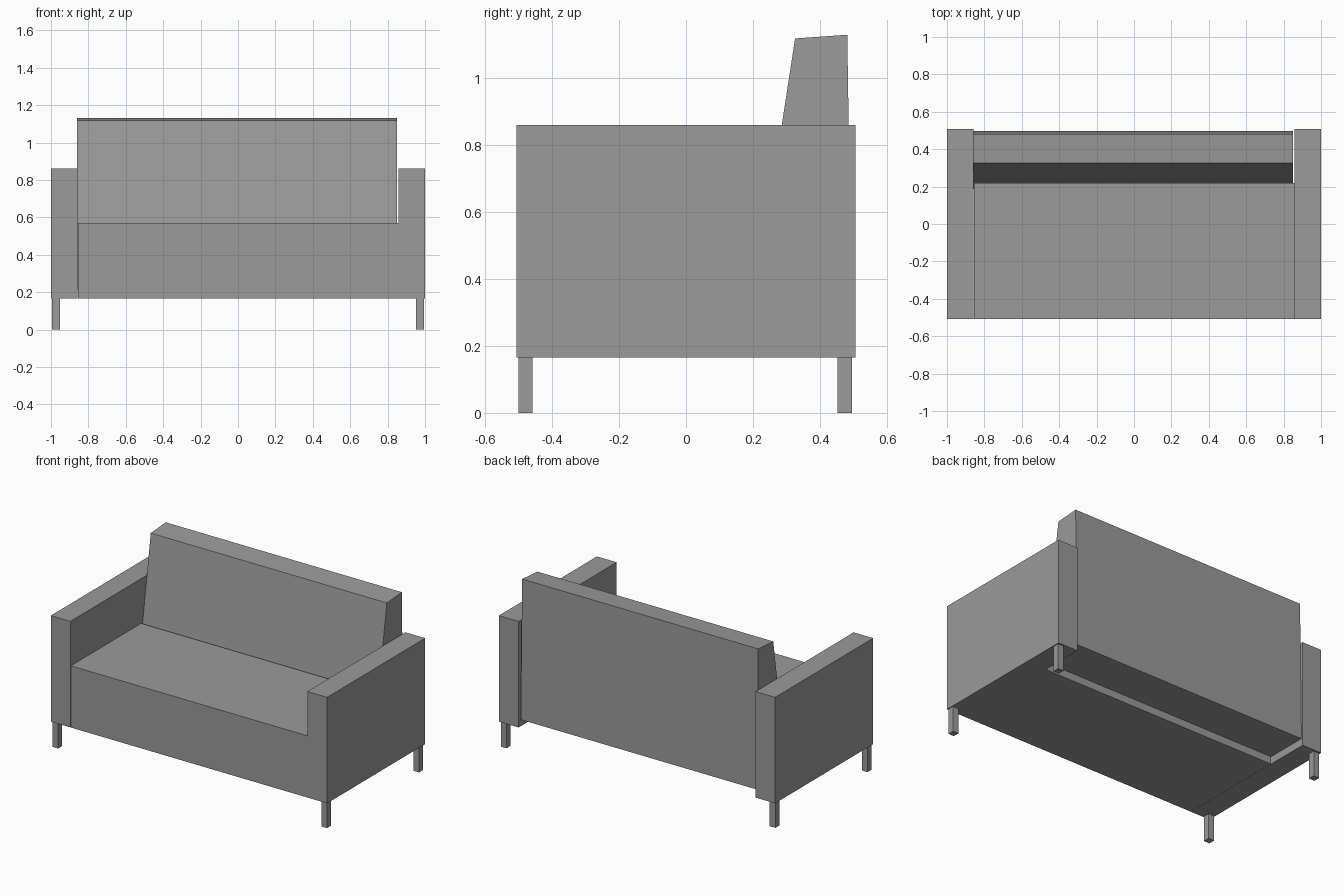
import bpy
import bmesh

if "Cube" in bpy.data.objects:
    bpy.data.objects.remove(bpy.data.objects["Cube"])

# Dark grey upholstery
grey = bpy.data.materials.new("dark_grey")
grey.diffuse_color = (0.325, 0.325, 0.325, 1.0)
grey.use_nodes = True
grey.node_tree.nodes["Principled BSDF"].inputs["Base Color"].default_value = grey.diffuse_color


def extrude_profile(name, profile, x0, x1):
    """Solid made from a (y, z) side profile swept from x0 to x1."""
    bm = bmesh.new()
    face = bm.faces.new([bm.verts.new((x0, y, z)) for y, z in profile])
    swept = bmesh.ops.extrude_face_region(bm, geom=[face], use_keep_orig=True)
    verts = [g for g in swept["geom"] if isinstance(g, bmesh.types.BMVert)]
    bmesh.ops.translate(bm, vec=(x1 - x0, 0, 0), verts=verts)
    bmesh.ops.recalc_face_normals(bm, faces=bm.faces)
    mesh = bpy.data.meshes.new(name)
    bm.to_mesh(mesh)
    bm.free()
    mesh.materials.append(grey)
    obj = bpy.data.objects.new(name, mesh)
    bpy.context.collection.objects.link(obj)
    return obj


def box(name, x, y, z):
    profile = [(y[0], z[0]), (y[1], z[0]), (y[1], z[1]), (y[0], z[1])]
    return extrude_profile(name, profile, *x)


BASE = 0.166   # underside of the body
DEPTH = (-0.507, 0.507)

# Armrests
box("left_arm", (-1.0, -0.859), DEPTH, (BASE, 0.86))
box("right_arm", (0.857, 1.0), DEPTH, (BASE, 0.86))

# Seat block, with a thin slit beside the left arm
box("seat", (-0.855, 0.857), (-0.507, 0.22), (BASE, 0.57))

# Tapered, leaning backrest
back = [(0.187, 0.215), (0.496, 0.215), (0.482, 1.13), (0.326, 1.119)]
extrude_profile("backrest", back, -0.86, 0.849)

# Four square legs
for side, x in (("left", (-0.994, -0.953)), ("right", (0.953, 0.994))):
    for end, y in (("front", (-0.5, -0.458)), ("rear", (0.453, 0.496))):
        box(f"{end}_{side}_leg", x, y, (0.0, BASE))
